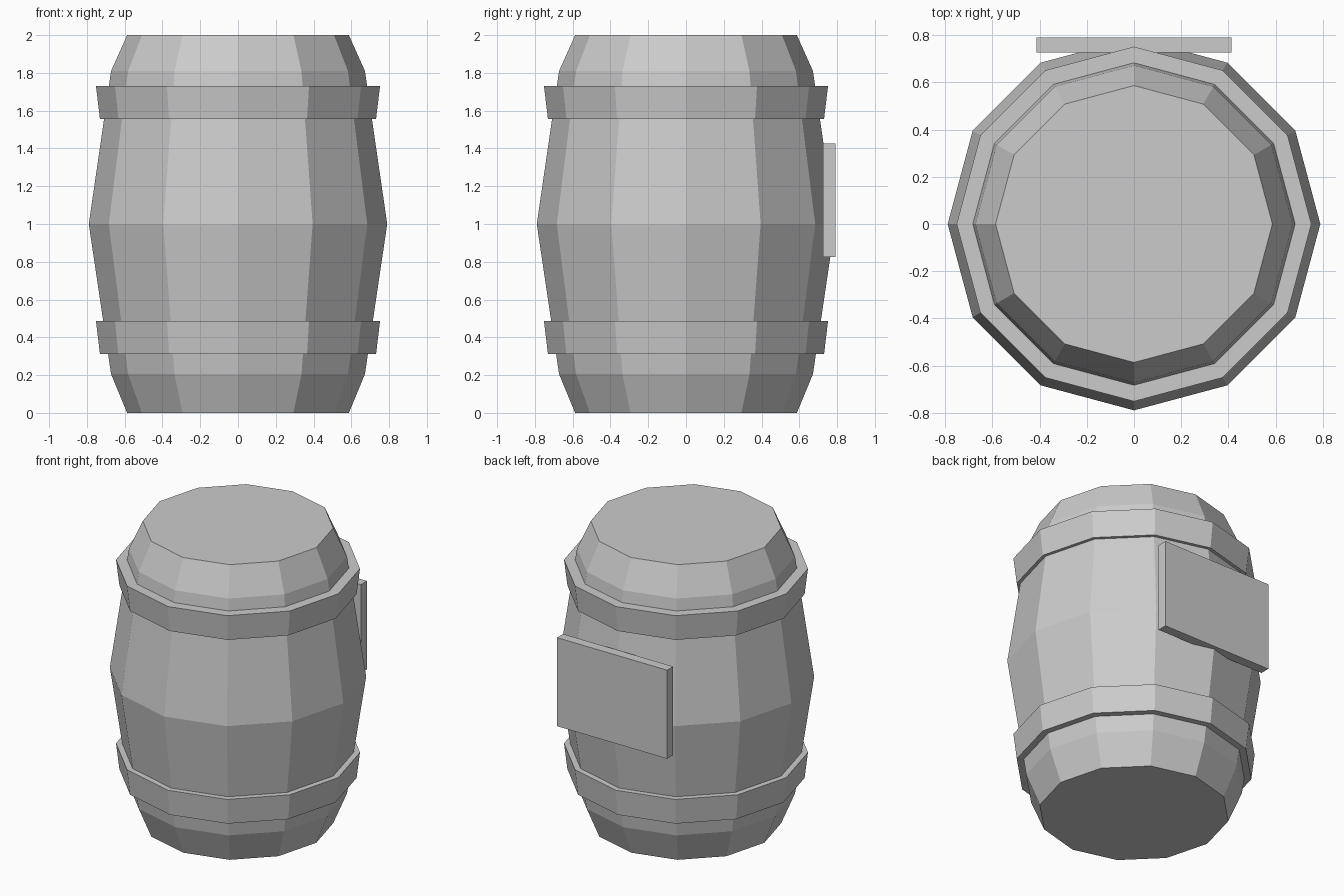
import bpy
import bmesh
from math import cos, sin, tau

if "Cube" in bpy.data.objects:
    bpy.data.objects.remove(bpy.data.objects["Cube"], do_unlink=True)

SIDES = 12

grey = bpy.data.materials.new("plain_grey")
grey.use_nodes = True
GREY = (0.6, 0.6, 0.6, 1)
grey.diffuse_color = GREY
grey.node_tree.nodes["Principled BSDF"].inputs["Base Color"].default_value = GREY


def finish(name, bm):
    bmesh.ops.recalc_face_normals(bm, faces=bm.faces[:])
    mesh = bpy.data.meshes.new(name)
    bm.to_mesh(mesh)
    bm.free()
    mesh.materials.append(grey)
    obj = bpy.data.objects.new(name, mesh)
    bpy.context.collection.objects.link(obj)
    return obj


def lathe(name, profile, ring=False):
    """Spin (radius, height) points; ring closes the profile, otherwise cap the ends."""
    bm = bmesh.new()
    loops = [[bm.verts.new((r * cos(tau * i / SIDES), r * sin(tau * i / SIDES), z))
              for i in range(SIDES)] for r, z in profile]
    pairs = list(zip(loops, loops[1:]))
    if ring:
        pairs.append((loops[-1], loops[0]))
    else:
        bm.faces.new(loops[0])
        bm.faces.new(loops[-1])
    for low, high in pairs:
        for i in range(SIDES):
            j = (i + 1) % SIDES
            bm.faces.new((low[i], low[j], high[j], high[i]))
    return finish(name, bm)


# Bulging barrel body with chamfered ends
lathe("barrel_body", [(0.587, 0), (0.672, 0.205), (0.79, 1), (0.672, 1.81), (0.587, 2)])

# Two hoops, each flaring slightly upwards
for name, z in (("lower_hoop", 0.312), ("upper_hoop", 1.557)):
    lathe(name, [(0.65, z), (0.731, z), (0.752, z + 0.174), (0.65, z + 0.174)], ring=True)

# Flat sign plate on the back
bm = bmesh.new()
bmesh.ops.create_cube(bm, size=1)
bmesh.ops.scale(bm, vec=(0.825, 0.065, 0.6), verts=bm.verts)
bmesh.ops.translate(bm, vec=(0, 0.759, 1.125), verts=bm.verts)
finish("back_plate", bm)
